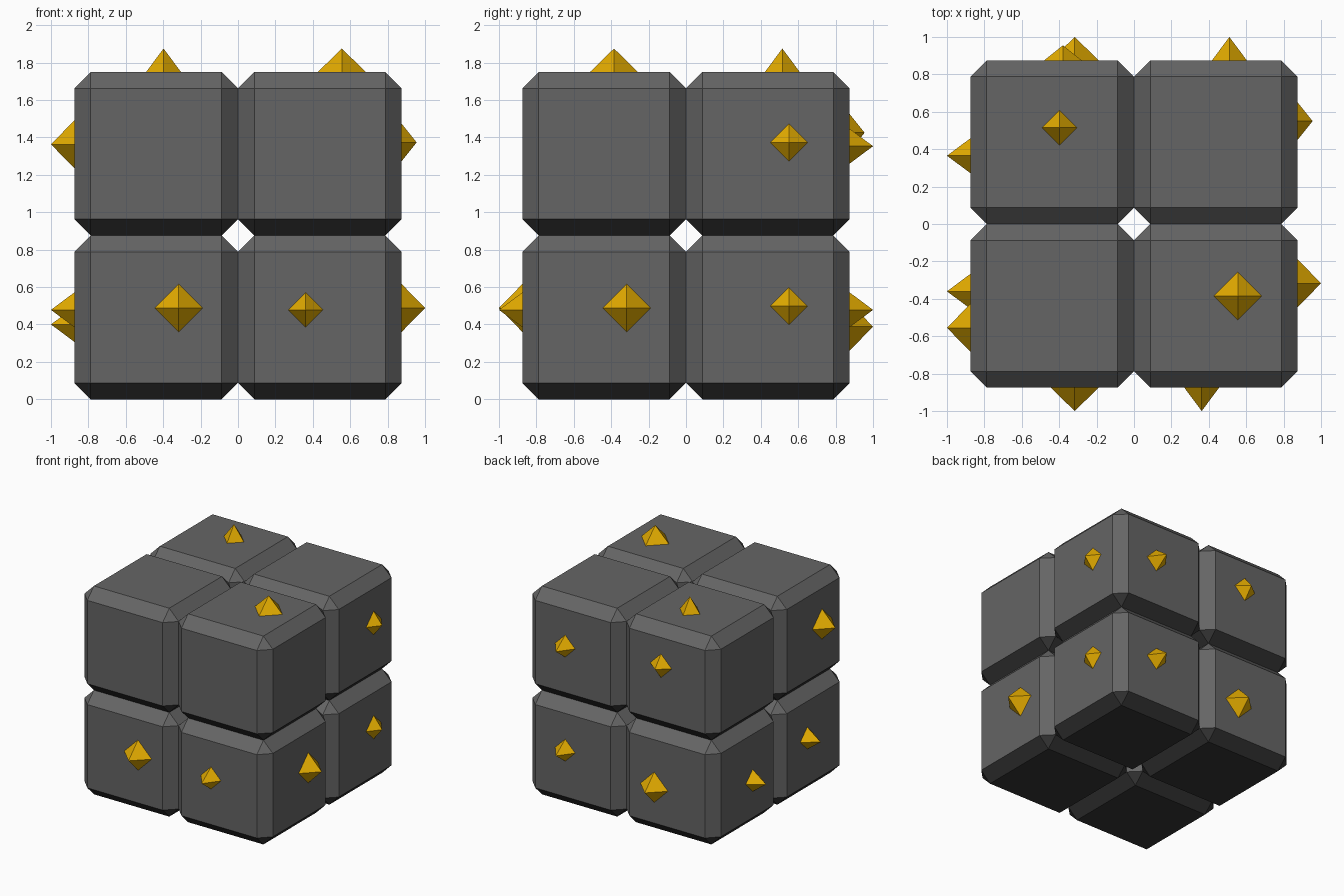
import bpy, bmesh
from mathutils import Vector

if "Cube" in bpy.data.objects:
    bpy.data.objects.remove(bpy.data.objects["Cube"])

S = 0.875      # block size, also distance of the outer faces from the centre
BEVEL = 0.0875


def material(name, rgb):
    m = bpy.data.materials.new(name)
    m.diffuse_color = (*rgb, 1)
    m.use_nodes = True
    m.node_tree.nodes["Principled BSDF"].inputs["Base Color"].default_value = m.diffuse_color
    return m


STONE = material("dark grey stone", (0.13, 0.13, 0.13))
UNDERSIDE = material("near black underside", (0.037, 0.037, 0.037))
GOLD = material("gold", (0.77, 0.41, 0.0))


def finish(bm, name, *mats):
    mesh = bpy.data.meshes.new(name)
    bm.to_mesh(mesh)
    bm.free()
    for mat in mats:
        mesh.materials.append(mat)
    ob = bpy.data.objects.new(name, mesh)
    bpy.context.collection.objects.link(ob)
    return ob


# Chamfered stone block, darker on every downward face
def block(centre):
    bm = bmesh.new()
    bmesh.ops.create_cube(bm, size=S)
    bmesh.ops.bevel(bm, geom=bm.edges[:], offset=BEVEL, segments=1,
                    profile=0.5, affect='EDGES')
    bmesh.ops.translate(bm, verts=bm.verts, vec=centre)
    bmesh.ops.recalc_face_normals(bm, faces=bm.faces)
    bm.normal_update()
    for f in bm.faces:
        f.material_index = 1 if f.normal.z < -0.3 else 0
    finish(bm, "stone_block", STONE, UNDERSIDE)


# Eight-sided gold crystal, half sunk into a face
def crystal(centre, axis, half, depth):
    bm = bmesh.new()
    size = Vector((half, half, half))
    size[axis] = depth
    pts = []
    for i in range(3):
        for s in (-1, 1):
            p = Vector((0, 0, 0))
            p[i] = s * size[i]
            pts.append(bm.verts.new(p + Vector(centre)))
    for a in pts[0:2]:
        for b in pts[2:4]:
            for c in pts[4:6]:
                bm.faces.new((a, b, c))
    bmesh.ops.recalc_face_normals(bm, faces=bm.faces)
    finish(bm, "gold_crystal", GOLD)


# Two by two by two stack
for x in (-S / 2, S / 2):
    for y in (-S / 2, S / 2):
        for z in (S / 2, S * 1.5):
            block((x, y, z))

# Crystal kinds: half width, depth
BIG, TALL, FLAT = (0.128, 0.125), (0.093, 0.125), (0.1, 0.08)

# Front
crystal((-0.317, -S, 0.488), 1, *BIG)
crystal((0.362, -S, 0.478), 1, *TALL)
# Right
crystal((S, -0.317, 0.488), 0, *BIG)
for z in (0.498, 1.373):
    crystal((S, 0.55, z), 0, *FLAT)
# Back
crystal((-0.317, S, 0.388), 1, *BIG)
crystal((-0.38, S, 1.425), 1, *FLAT)
for z in (0.478, 1.353):
    crystal((0.51, S, z), 1, *TALL)
# Left
crystal((-S, -0.555, 1.363), 0, *BIG)
crystal((-S, -0.36, 0.478), 0, *TALL)
crystal((-S, 0.365, 0.4), 0, *TALL)
# Top
crystal((0.555, -0.385, 2 * S), 2, *BIG)
crystal((-0.398, 0.515, 2 * S), 2, *TALL)
